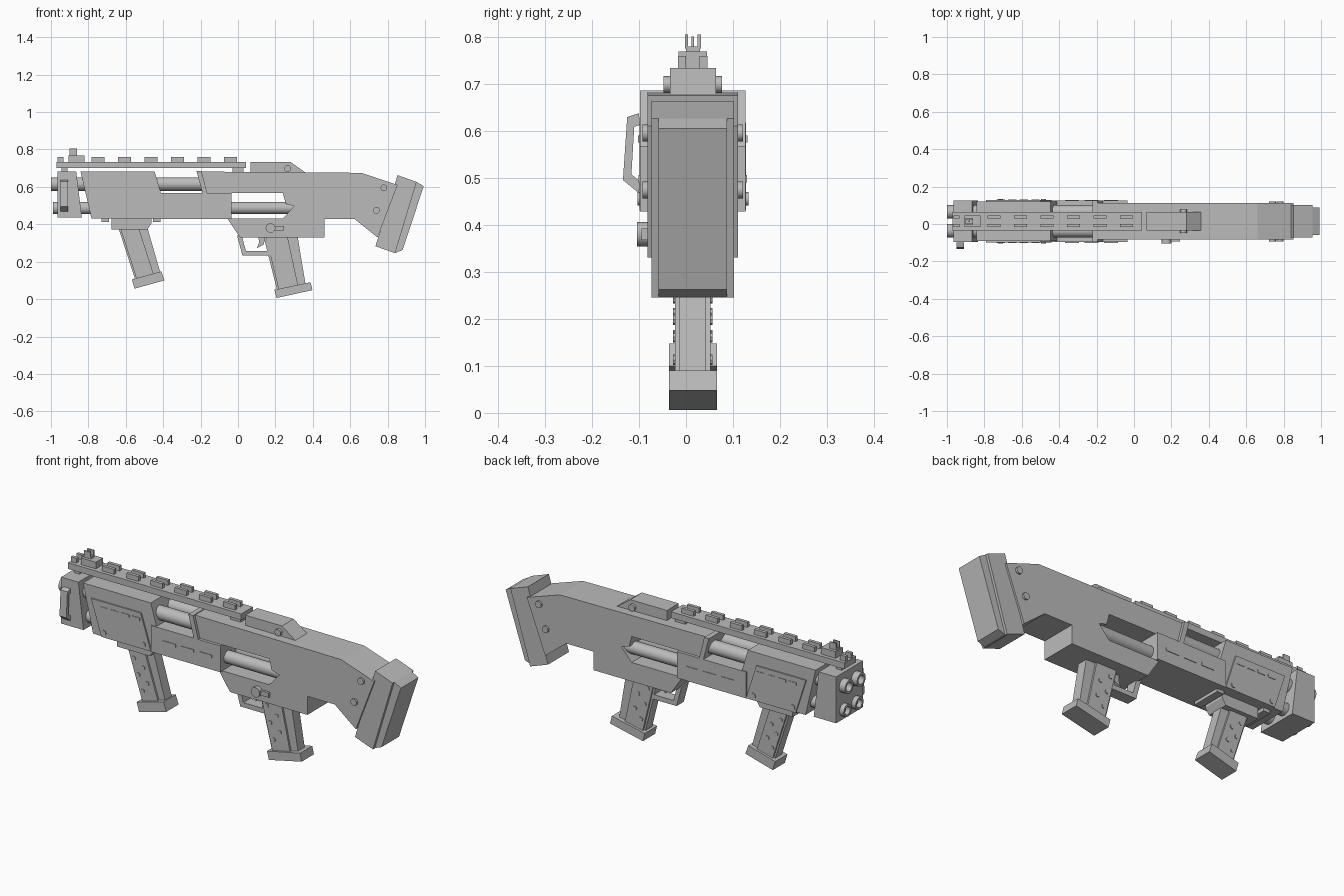
import bpy, bmesh, math
from mathutils import Matrix, Vector

if "Cube" in bpy.data.objects:
    bpy.data.objects.remove(bpy.data.objects["Cube"])

MID = 0.0145  # y of the symmetry plane
grey = bpy.data.materials.new("plain grey")
grey.use_nodes = True
grey.diffuse_color = (0.5, 0.5, 0.5, 1)
grey.node_tree.nodes["Principled BSDF"].inputs["Base Color"].default_value = (0.5, 0.5, 0.5, 1)


def finish(name, bm, smooth=False):
    bmesh.ops.recalc_face_normals(bm, faces=bm.faces)
    mesh = bpy.data.meshes.new(name)
    bm.to_mesh(mesh)
    bm.free()
    mesh.materials.append(grey)
    ob = bpy.data.objects.new(name, mesh)
    bpy.context.collection.objects.link(ob)
    if smooth:
        bpy.ops.object.select_all(action='DESELECT')
        ob.select_set(True)
        bpy.context.view_layer.objects.active = ob
        bpy.ops.object.shade_smooth_by_angle(angle=math.radians(40))
    return ob


def plate(name, profile, y0, y1):
    """Extrude an x-z profile between two offsets from the middle plane."""
    bm = bmesh.new()
    face = bm.faces.new([bm.verts.new((x, MID + y0, z)) for x, z in profile])
    new = bmesh.ops.extrude_face_region(bm, geom=[face])["geom"]
    bmesh.ops.translate(bm, vec=(0, y1 - y0, 0),
                        verts=[v for v in new if isinstance(v, bmesh.types.BMVert)])
    return finish(name, bm)


def slab(name, profile, half):
    return plate(name, profile, -half, half)


def box(name, x0, x1, z0, z1, y0, y1):
    return plate(name, [(x0, z0), (x1, z0), (x1, z1), (x0, z1)], y0, y1)


def pin(name, x, z, radius, half, sides=12):
    """Round bar running across the body."""
    bm = bmesh.new()
    mat = Matrix.Translation((x, MID, z)) @ Matrix.Rotation(math.pi / 2, 4, 'X')
    bmesh.ops.create_cone(bm, cap_ends=True, segments=sides, radius1=radius,
                          radius2=radius, depth=2 * half, matrix=mat)
    return finish(name, bm, True)


def tube(name, x0, x1, y, z, radius):
    """Round tube along x with a recessed bore at its front end."""
    bm = bmesh.new()
    mat = Matrix.Translation(((x0 + x1) / 2, MID + y, z)) @ Matrix.Rotation(math.pi / 2, 4, 'Y')
    bmesh.ops.create_cone(bm, cap_ends=True, segments=24, radius1=radius,
                          radius2=radius, depth=x1 - x0, matrix=mat)
    bm.normal_update()
    front = min(bm.faces, key=lambda f: f.calc_center_median().x)
    bmesh.ops.inset_region(bm, faces=[front], thickness=radius * 0.35)
    new = bmesh.ops.extrude_face_region(bm, geom=[front])["geom"]
    bmesh.ops.translate(bm, vec=(0.05, 0, 0),
                        verts=[v for v in new if isinstance(v, bmesh.types.BMVert)])
    if front.is_valid:
        bm.faces.remove(front)
    return finish(name, bm, True)


def ring(name, outer, inner, half):
    """Closed frame between two matching outlines."""
    bm = bmesh.new()
    n = len(outer)
    loops = [[bm.verts.new((x, MID + s * half, z)) for x, z in path]
             for path, s in ((outer, -1), (outer, 1), (inner, 1), (inner, -1))]
    for k in range(4):
        a, b = loops[k], loops[(k + 1) % 4]
        for i in range(n):
            j = (i + 1) % n
            bm.faces.new((a[i], a[j], b[j], b[i]))
    return finish(name, bm)


# Receiver and stock, with an open slot on each side
slab("receiver", [(-.215, .682), (.66, .675), (.853, .61), (.746, .33), (.623, .428),
                  (.463, .428), (.463, .33), (.01, .33), (-.056, .43), (.24, .43),
                  (.30, .497), (.255, .51), (.24, .567), (-.18, .567)], .0965)
slab("receiver_collar", [(-.222, .685), (-.195, .685), (-.165, .567), (-.19, .567)], .112)
slab("lower_front_housing", [(-.44, .567), (-.035, .567), (-.035, .428), (-.44, .428)], .112)
slab("butt_plate", [(.853, .663), (.955, .626), (.826, .24), (.735, .283)][:2]
     + [(.84, .245), (.735, .283)], .0875)
slab("butt_pad", [(.955, .626), (.993, .604), (.88, .262), (.835, .245)], .073)

# Barrels and magazine tubes
for side in (-1, 1):
    label = "left" if side > 0 else "right"
    tube(label + "_upper_barrel", -1.0, -.15, side * .05, .615, .036)
    tube(label + "_lower_tube", -.99, .30, side * .05, .487, .033)

# Muzzle block and its side handle
slab("muzzle_block", [(-.966, .682), (-.865, .682), (-.835, .437), (-.966, .437)], .112)
bm = bmesh.new()
outer = [(-.1, .637), (-.125, .629), (-.134, .495), (-.1, .467)]
inner = [(-.098, .612), (-.11, .608), (-.116, .507), (-.098, .492)]
rows = [[bm.verts.new((x, y, z)) for y, z in path]
        for path, x in ((outer, -.95), (outer, -.91), (inner, -.91), (inner, -.95))]
for k in range(4):
    for i in range(3):
        bm.faces.new((rows[k][i], rows[k][i + 1], rows[k - 1][i + 1], rows[k - 1][i]))
for i in (0, 3):
    bm.faces.new([r[i] for r in rows])
finish("side_handle", bm)

# Sliding forend with raised side panels
slab("forend", [(-.842, .682), (-.446, .682), (-.412, .567), (-.412, .43), (-.783, .43)], .106)
slab("forend_panel", [(-.79, .617), (-.50, .617), (-.44, .43), (-.73, .43)], .1135)
for x in (-.714, -.484):
    pin("forend_bolt", x, .455, .014, .118)
for x in (-.71, -.435):
    box("forend_foot", x - .02, x + .02, .412, .435, -.08, .08)

# Shallow raised strips on panel and housing
for side in (-1, 1):
    for i in range(4):
        x = -.735 + i * .062
        box("panel_strip", x, x + .045, .575, .59, side * .11, side * .116)
    for i in range(3):
        x = -.37 + i * .105
        box("housing_strip", x, x + .075, .49, .506, side * .108, side * .115)

# Grips: narrow core, wider side panel, foot and studs
def grip(name, top, bottom, foot):
    (a, b), (c, d) = top, bottom
    slab(name + "_core", [a, b, d, c], .028)
    cut = lambda p, q, t: tuple(Vector(p).lerp(Vector(q), t))
    slab(name + "_panel", [cut(a, b, .06), cut(a, b, .7), cut(c, d, .74), cut(c, d, .06)], .038)
    slab(name + "_foot", foot, .051)
    for i in range(5):
        x, z = cut(cut(a, b, .2 + .28 * (i % 2)), cut(c, d, .2 + .28 * (i % 2)), .2 + i * .15)
        pin(name + "_stud", x, z, .011, .042, 8)


grip("front_grip", ((-.639, .38), (-.484, .38)), ((-.55, .105), (-.415, .14)),
     [(-.567, .105), (-.41, .148), (-.393, .1), (-.553, .056)])
grip("rear_grip", ((.136, .34), (.318, .34)), ((.208, .05), (.361, .08)),
     [(.195, .05), (.388, .09), (.398, .048), (.206, .006)])
slab("front_grip_mount", [(-.676, .435), (-.462, .435), (-.462, .406), (-.484, .373),
                          (-.676, .373)], .06)

# Trigger and guard
ring("trigger_guard", [(-.005, .34), (.165, .34), (.175, .232), (.024, .232)],
     [(.022, .335), (.15, .335), (.155, .257), (.042, .257)], .03)
slab("trigger", [(.11, .335), (.15, .335), (.135, .29), (.1, .272), (.112, .3)], .012)

# Selector lever on the right side
plate("selector_bar", [(.17, .392), (.245, .392), (.245, .367), (.17, .367)], -.109, -.09)
bm = bmesh.new()
bmesh.ops.create_cone(bm, cap_ends=True, segments=16, radius1=.026, radius2=.026, depth=.03,
                      matrix=Matrix.Translation((.174, MID - .104, .38))
                      @ Matrix.Rotation(math.pi / 2, 4, 'X'))
finish("selector_hub", bm, True)

# Stock bolts
for x, z in ((.78, .595), (.74, .474)):
    pin("stock_bolt", x, z, .018, .107)

# Top rail with paired teeth and supports
box("top_rail", -.97, .043, .70, .733, -.049, .049)
for i in range(6):
    x = -.783 + i * .1415
    for side in (-1, 1):
        box("rail_tooth", x, x + .07, .73, .759, side * .014, side * .031)
for side in (-1, 1):
    box("rail_end_tooth", -.965, -.933, .73, .759, side * .014, side * .031)
box("rail_front_support", -.945, -.912, .67, .705, -.035, .035)
box("rail_rear_support", -.03, .03, .67, .705, -.035, .035)

# Front and rear sights
box("front_sight_base", -.906, -.82, .73, .768, -.03, .03)
box("front_sight_step", -.90, -.86, .76, .779, -.015, .015)
for side in (-1, 1):
    box("front_sight_prong", -.90, -.862, .775, .804, side * .01, side * .017)
box("front_sight_post", -.886, -.876, .775, .8, -.003, .003)
slab("rear_sight", [(.067, .67), (.067, .733), (.281, .733), (.361, .676), (.361, .67)], .049)
pin("rear_sight_bolt", .265, .698, .018, .0625)
